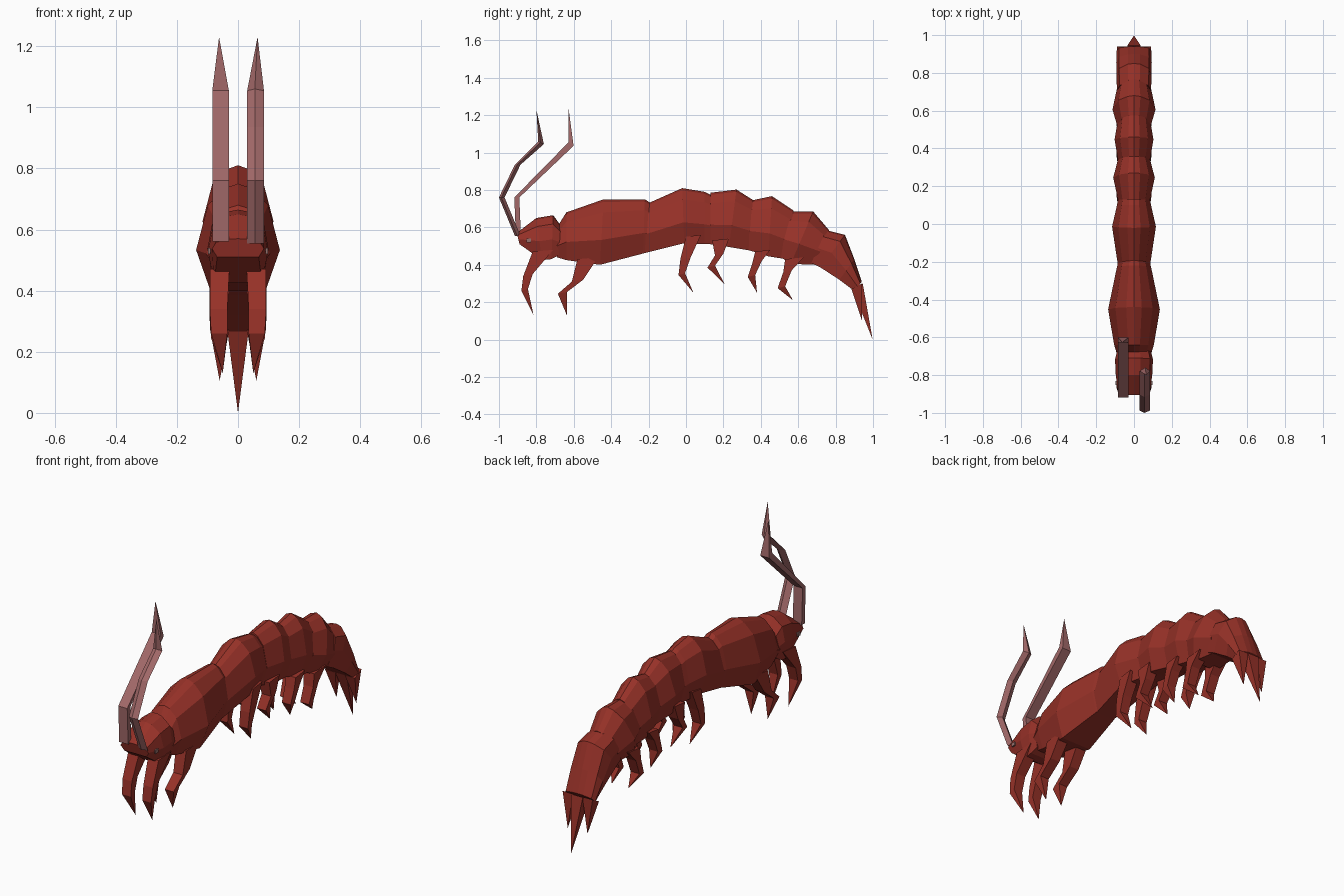
import bpy, bmesh
from mathutils import Vector


def material(name, col):
    m = bpy.data.materials.new(name)
    m.diffuse_color = (*col, 1)
    return m


RED = material("shell red", (0.31, 0.031, 0.021))
PINK = material("antenna dusty pink", (0.36, 0.14, 0.14))
EYE = material("eye grey", (0.30, 0.16, 0.15))


def loft(name, rings, mat):
    """Skin a list of equal-length vertex rings and cap both ends."""
    bm = bmesh.new()
    vs = [[bm.verts.new(p) for p in r] for r in rings]
    n = len(vs[0])
    for a, b in zip(vs, vs[1:]):
        for i in range(n):
            j = (i + 1) % n
            bm.faces.new((a[i], a[j], b[j], b[i]))
    bm.faces.new(vs[0][::-1])
    bm.faces.new(vs[-1])
    bmesh.ops.remove_doubles(bm, verts=bm.verts, dist=0.0008)
    bmesh.ops.recalc_face_normals(bm, faces=bm.faces)
    me = bpy.data.meshes.new(name)
    bm.to_mesh(me)
    bm.free()
    me.materials.append(mat)
    ob = bpy.data.objects.new(name, me)
    bpy.context.collection.objects.link(ob)
    return ob


# Shell cross-section: (width fraction, height fraction)
SHELL = [(0.66, 0), (1, 0.38), (0.72, 0.8), (0.3, 0.96), (0, 1),
         (-0.3, 0.96), (-0.72, 0.8), (-1, 0.38), (-0.66, 0)]
BOX = [(0.8, 0), (1, 0.45), (0.85, 0.8), (0.35, 0.97), (0, 1),
       (-0.35, 0.97), (-0.85, 0.8), (-1, 0.45), (-0.8, 0)]


def shell(name, rings, prof=SHELL):
    """Each ring: top y, top z, bottom y, bottom z, half width."""
    out = []
    for yt, zt, yb, zb, w in rings:
        out.append([(w * u, yb + (yt - yb) * t, zb + (zt - zb) * t) for u, t in prof])
    return loft(name, out, RED)


# Head
shell("head", [(-0.905, 0.57, -0.89, 0.51, 0.085), (-0.80, 0.65, -0.77, 0.425, 0.098),
               (-0.71, 0.665, -0.72, 0.43, 0.10), (-0.67, 0.61, -0.68, 0.45, 0.09)], BOX)
# Carapace and overlapping abdomen segments
shell("carapace", [(-0.69, 0.60, -0.69, 0.44, 0.09), (-0.64, 0.68, -0.64, 0.425, 0.105),
                   (-0.44, 0.75, -0.46, 0.40, 0.137), (-0.22, 0.75, -0.23, 0.46, 0.09),
                   (-0.19, 0.73, -0.20, 0.47, 0.082)])
shell("abdomen_1", [(-0.20, 0.73, -0.23, 0.46, 0.085), (-0.02, 0.81, -0.01, 0.515, 0.116),
                    (0.10, 0.79, 0.10, 0.51, 0.09), (0.14, 0.77, 0.14, 0.51, 0.083)])
shell("abdomen_2", [(0.13, 0.785, 0.13, 0.51, 0.085), (0.27, 0.802, 0.23, 0.495, 0.11),
                    (0.36, 0.745, 0.35, 0.475, 0.082)])
shell("abdomen_3", [(0.355, 0.745, 0.33, 0.48, 0.085), (0.46, 0.767, 0.44, 0.445, 0.103),
                    (0.575, 0.69, 0.535, 0.43, 0.085)])
shell("abdomen_4", [(0.565, 0.685, 0.50, 0.445, 0.09), (0.68, 0.685, 0.56, 0.405, 0.114),
                    (0.765, 0.585, 0.69, 0.40, 0.09)])
# Tail plate
shell("tail", [(0.75, 0.585, 0.67, 0.41, 0.09), (0.85, 0.56, 0.72, 0.385, 0.093),
               (0.90, 0.43, 0.82, 0.32, 0.094), (0.94, 0.31, 0.90, 0.26, 0.092)], BOX)


def spike(name, x, w, y, z, tip):
    quad = [(x - w, y - 0.035, z - 0.01), (x + w, y - 0.035, z - 0.01),
            (x + w, y + 0.02, z + 0.02), (x - w, y + 0.02, z + 0.02)]
    loft(name, [quad, [tip] * 4], RED)


# Tail spikes
spike("tail_spike_centre", 0, 0.035, 0.925, 0.28, (0, 0.998, 0.0))
for s, side in ((1, "right"), (-1, "left")):
    spike("tail_spike_" + side, s * 0.06, 0.031, 0.92, 0.28, (s * 0.06, 0.94, 0.105))

# Legs: per joint (front y, back y, z); last entry is the tip (y, z)
LEGS = [
    ([(-0.82, -0.71, 0.47), (-0.87, -0.82, 0.34), (-0.88, -0.845, 0.26)], (-0.815, 0.13)),
    ([(-0.58, -0.47, 0.43), (-0.61, -0.55, 0.31), (-0.685, -0.635, 0.245)], (-0.637, 0.13)),
    ([(0.0, 0.08, 0.55), (-0.03, 0.025, 0.43), (-0.04, -0.005, 0.345)], (0.04, 0.25)),
    ([(0.14, 0.23, 0.53), (0.155, 0.20, 0.45), (0.115, 0.155, 0.385)], (0.207, 0.295)),
    ([(0.37, 0.45, 0.47), (0.355, 0.405, 0.41), (0.33, 0.37, 0.335)], (0.38, 0.25)),
    ([(0.53, 0.63, 0.43), (0.52, 0.565, 0.36), (0.49, 0.53, 0.275)], (0.572, 0.21)),
]
WIDE = [(0.028, 0.092), (0.035, 0.092), (0.035, 0.088)]
for k, (joints, (ty, tz)) in enumerate(LEGS, 1):
    for s, side in ((1, "right"), (-1, "left")):
        rings = [[(s * a, y0, z), (s * b, y0, z), (s * b, y1, z + 0.01), (s * a, y1, z + 0.01)]
                 for (y0, y1, z), (a, b) in zip(joints, WIDE)]
        loft(f"leg_{k}_{side}", rings + [[(s * 0.05, ty, tz)] * 4], RED)


# Antennae: a four-sided section swept along a bent path
def antenna(name, section, path, tip):
    rings = [[(x, y + dy, z + dz * dy) for x, dy in section] for y, z, dz in path]
    loft(name, rings + [[tip] * 4], PINK)


antenna("antenna_left", [(-0.084, 0), (-0.03, 0), (-0.03, 0.027), (-0.084, 0.027)],
        [(-0.91, 0.56, 0), (-0.918, 0.76, 0), (-0.628, 1.055, -0.7)], (-0.062, -0.627, 1.23))
antenna("antenna_right", [(0.03, 0.012), (0.055, 0), (0.085, 0.012), (0.06, 0.03)],
        [(-0.915, 0.555, 0), (-1.0, 0.76, 0), (-0.915, 0.935, 0), (-0.79, 1.06, -0.5)],
        (0.064, -0.80, 1.23))

# Eyes: thin plates on the sides of the head
for s, side in ((1, "right"), (-1, "left")):
    rings = [[(s * x, -0.853, 0.52), (s * x, -0.83, 0.52), (s * x, -0.83, 0.54), (s * x, -0.853, 0.54)]
             for x in (0.090, 0.0975)]
    loft("eye_" + side, rings, EYE)
